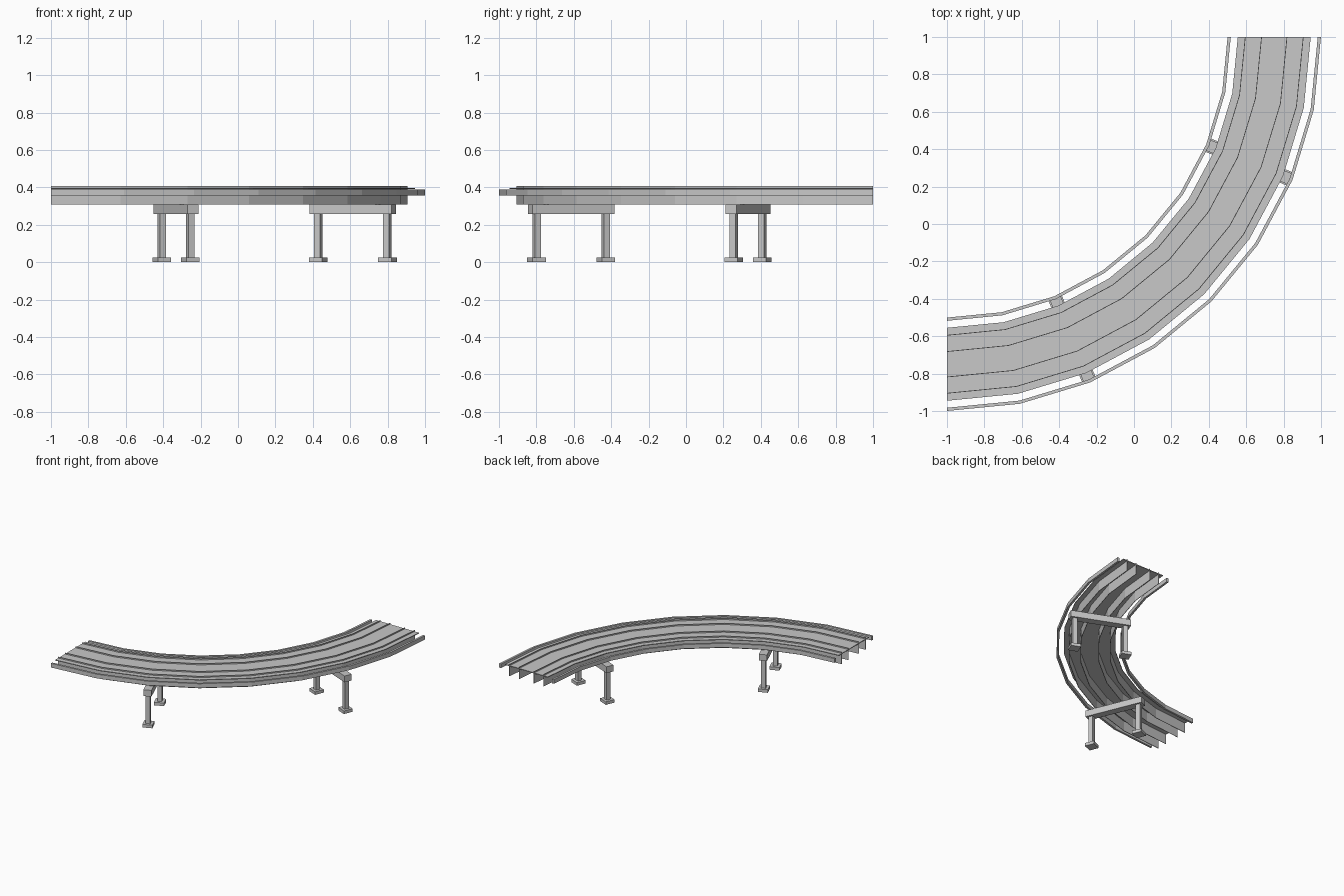
import bpy, bmesh
from math import cos, sin, radians
from mathutils import Matrix

if "Cube" in bpy.data.objects:
    bpy.data.objects.remove(bpy.data.objects["Cube"], do_unlink=True)

# One plain concrete-grey material
grey = bpy.data.materials.new("light_grey")
grey.use_nodes = True
colour = (0.58, 0.58, 0.58, 1)
grey.diffuse_color = colour
grey.node_tree.nodes["Principled BSDF"].inputs["Base Color"].default_value = colour

CENTRE = (-1, 1)     # centre of the quarter-circle bend
MIDDLE = 1.75        # radius of the track centreline
SEGMENTS = 8


def finish(bm, name):
    bmesh.ops.recalc_face_normals(bm, faces=bm.faces)
    mesh = bpy.data.meshes.new(name)
    bm.to_mesh(mesh)
    bm.free()
    mesh.materials.append(grey)
    ob = bpy.data.objects.new(name, mesh)
    bpy.context.collection.objects.link(ob)
    return ob


def curved_bar(name, offset, width, z0, z1):
    """Sweep a rectangle round the bend at an offset from the centreline."""
    bm = bmesh.new()
    r0, r1 = MIDDLE + offset - width / 2, MIDDLE + offset + width / 2
    rings = []
    for i in range(SEGMENTS + 1):
        a = radians(90 * i / SEGMENTS)
        rings.append([bm.verts.new((CENTRE[0] + r * sin(a), CENTRE[1] - r * cos(a), z))
                      for r, z in ((r0, z0), (r1, z0), (r1, z1), (r0, z1))])
    for a, b in zip(rings, rings[1:]):
        for k in range(4):
            n = (k + 1) % 4
            bm.faces.new((a[k], a[n], b[n], b[k]))
    bm.faces.new(rings[0])
    bm.faces.new(rings[-1])
    return finish(bm, name)


def radial_box(name, angle, radius, size, z0, z1):
    """Box lined up with the radius at the given angle."""
    bm = bmesh.new()
    place = (Matrix.Translation((*CENTRE, 0)) @ Matrix.Rotation(radians(angle - 90), 4, "Z")
             @ Matrix.Translation((radius, 0, (z0 + z1) / 2))
             @ Matrix.Diagonal((size[0], size[1], z1 - z0, 1)))
    bmesh.ops.create_cube(bm, size=1, matrix=place)
    return finish(bm, name)


# Thin deck
curved_bar("deck", 0, 0.39, 0.392, 0.398)

# Girder plates under the deck, rising slightly above it; side rails
for side, label in ((-1, "inner"), (1, "outer")):
    curved_bar(label + "_edge_girder", side * 0.155, 0.004, 0.31, 0.408)
    curved_bar(label + "_middle_girder", side * 0.068, 0.004, 0.31, 0.408)
    curved_bar(label + "_side_rail", side * 0.241, 0.017, 0.356, 0.39)

# Two trestles, each with a crossbeam, posts and footings
for angle, name in ((22.5, "left_trestle"), (67.5, "right_trestle")):
    radial_box(name + "_crossbeam", angle, 1.747, (0.474, 0.062), 0.258, 0.31)
    for side, label in ((-1, "inner"), (1, "outer")):
        radius = 1.747 + side * 0.2
        radial_box(f"{name}_{label}_post", angle, radius, (0.035, 0.035), 0.02, 0.26)
        radial_box(f"{name}_{label}_footing", angle, radius, (0.077, 0.077), 0, 0.025)
